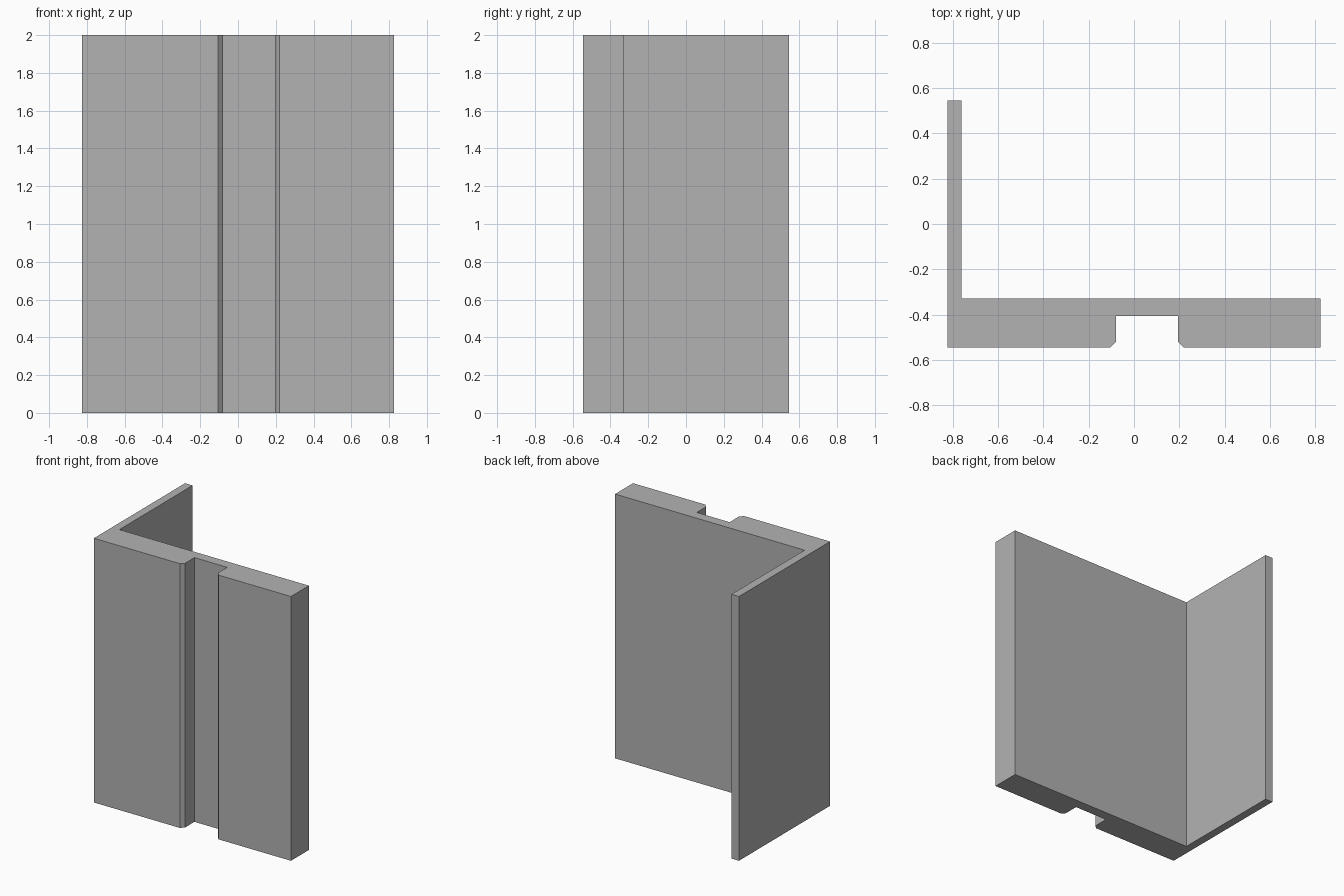
import bpy
import bmesh

cube = bpy.data.objects.get("Cube")
if cube:
    bpy.data.objects.remove(cube, do_unlink=True)

HEIGHT = 2.0
HALF_X, HALF_Y = 0.825, 0.545
FLANGE_IN = -0.762            # inner face of the thin flange
BACK = -0.33                  # back face of the thick plate
GROOVE_L, GROOVE_R, GROOVE_Y = -0.08, 0.195, -0.407
CHAMFER = 0.025

# Plain grey material
grey = bpy.data.materials.new("plain grey")
grey.use_nodes = True
colour = (0.448, 0.448, 0.448, 1.0)
grey.diffuse_color = colour
grey.node_tree.nodes["Principled BSDF"].inputs["Base Color"].default_value = colour

# L-shaped cross-section with a chamfered groove in the front
profile = [
    (-HALF_X, -HALF_Y),
    (GROOVE_L - CHAMFER, -HALF_Y),
    (GROOVE_L, -HALF_Y + CHAMFER),
    (GROOVE_L, GROOVE_Y),
    (GROOVE_R, GROOVE_Y),
    (GROOVE_R, -HALF_Y + CHAMFER),
    (GROOVE_R + CHAMFER, -HALF_Y),
    (HALF_X, -HALF_Y),
    (HALF_X, BACK),
    (FLANGE_IN, BACK),
    (FLANGE_IN, HALF_Y),
    (-HALF_X, HALF_Y),
]

# Extrude the section to full height
bm = bmesh.new()
base = bm.faces.new([bm.verts.new((x, y, 0)) for x, y in profile])
result = bmesh.ops.extrude_face_region(bm, geom=[base], use_keep_orig=True)
top = [v for v in result["geom"] if isinstance(v, bmesh.types.BMVert)]
bmesh.ops.translate(bm, verts=top, vec=(0, 0, HEIGHT))
bmesh.ops.recalc_face_normals(bm, faces=bm.faces)

mesh = bpy.data.meshes.new("grooved_corner_profile")
bm.to_mesh(mesh)
bm.free()
mesh.materials.append(grey)
panel = bpy.data.objects.new("grooved_corner_profile", mesh)
bpy.context.collection.objects.link(panel)
